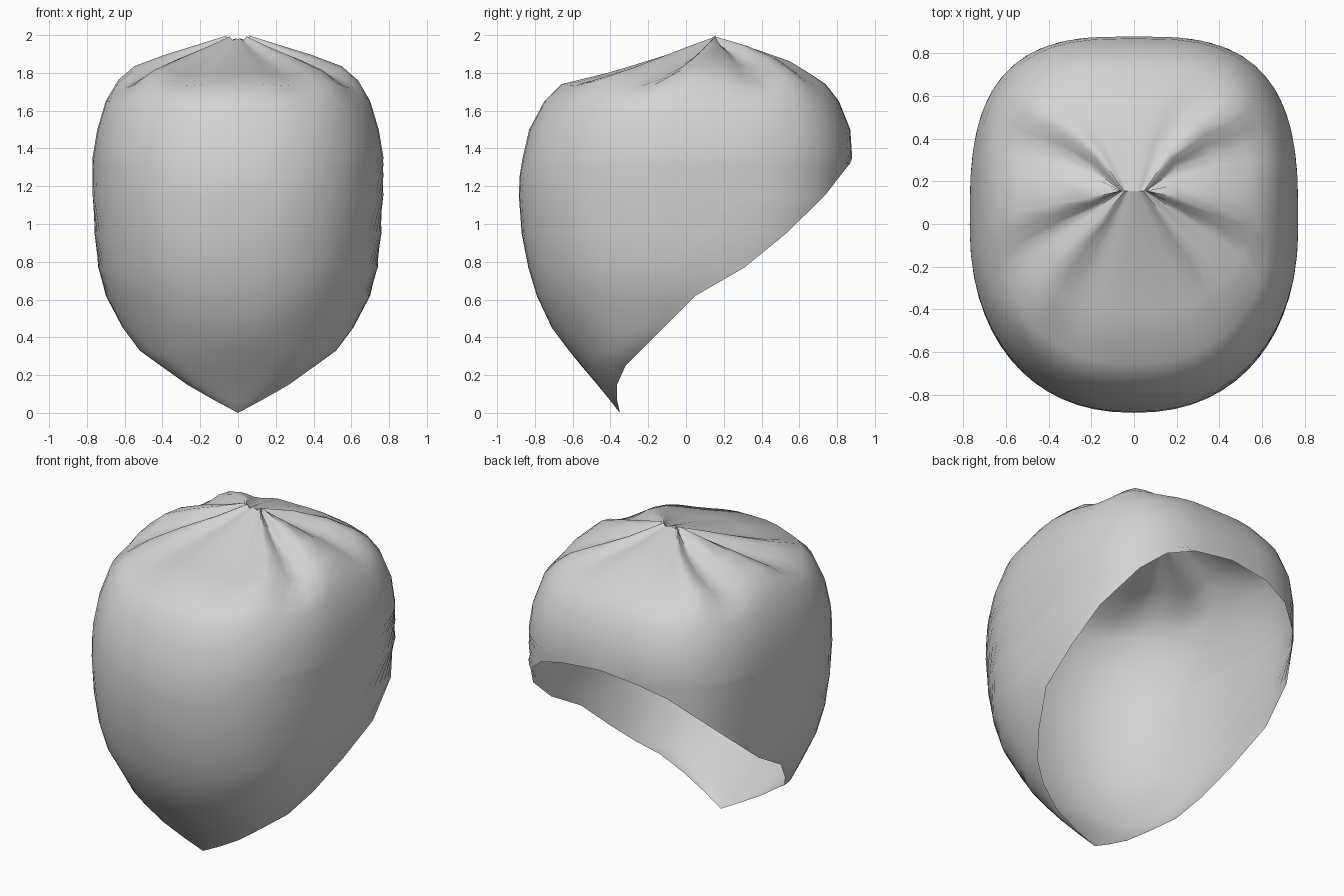
import bpy, bmesh, math

cube = bpy.data.objects.get("Cube")
if cube:
    bpy.data.objects.remove(cube, do_unlink=True)

# Shell sections: height, half width, front y, back y, rim y (None = closed ring)
SECTIONS = [
    (0.00, 0.00, -0.35, 0.88, -0.35),
    (0.07, 0.13, -0.405, 0.88, -0.365),
    (0.15, 0.27, -0.47, 0.88, -0.365),
    (0.25, 0.41, -0.555, 0.88, -0.32),
    (0.33, 0.52, -0.62, 0.88, -0.24),
    (0.45, 0.61, -0.71, 0.88, -0.12),
    (0.62, 0.70, -0.79, 0.88, 0.05),
    (0.77, 0.74, -0.835, 0.88, 0.31),
    (0.95, 0.76, -0.87, 0.88, 0.53),
    (1.15, 0.77, -0.885, 0.88, 0.735),
    (1.26, 0.77, -0.88, 0.88, 0.82),
    (1.32, 0.77, -0.87, 0.88, 0.868),
    (1.35, 0.77, -0.865, 0.88, None),
    (1.50, 0.745, -0.83, 0.87, None),
    (1.65, 0.70, -0.75, 0.81, None),
    (1.74, 0.635, -0.66, 0.74, None),
    (1.80, 0.55, -0.41, 0.65, None),
    (1.86, 0.39, -0.21, 0.55, None),
    (1.92, 0.21, -0.02, 0.38, None),
    (1.98, 0.06, 0.155, 0.155, None),
]
COLUMNS = 48
PLEATS = 8


def power(v, e):
    return math.copysign(abs(v) ** e, v)


def section_point(section, s):
    """Point on a rounded-square section; s runs -1..1 from rim to rim via the front."""
    z, width, front, back, rim = section
    if z > 1.7:
        centre = 0.155 * (z - 1.7) / 0.28
    else:
        centre = 0.0 if rim is None else min(rim, 0.0)
    reach = math.pi
    if rim is not None:
        reach = math.pi / 2 + math.asin((max(rim, 0) / back) ** 1.5)
    a = s * reach
    n = 3.0 if abs(a) > math.pi / 2 else (2.0 if z < 0.5 else 2.25)
    x = width * power(math.sin(a), 2 / n)
    c = power(math.cos(a), 2 / n)
    y = centre + c * (front - centre) if c > 0 else centre - c * (back - centre)
    # gathered pleats that fan out from the crown, strongest at the sides
    fold = max(0, min((z - 1.65) / 0.15, (2.06 - z) / 0.16, 1))
    z += 0.035 * fold * math.cos(PLEATS * a) * abs(math.sin(a))
    return x, y, z


# Curved open shell
bm = bmesh.new()
rows = [[bm.verts.new(section_point(sec, 2 * i / COLUMNS - 1)) for i in range(COLUMNS + 1)]
        for sec in SECTIONS]
for low, high in zip(rows, rows[1:]):
    for i in range(COLUMNS):
        bm.faces.new((low[i], low[i + 1], high[i + 1], high[i]))
bmesh.ops.remove_doubles(bm, verts=bm.verts, dist=0.0005)
bmesh.ops.recalc_face_normals(bm, faces=bm.faces)
front_face = min(bm.faces, key=lambda f: f.calc_center_median().y)
if front_face.normal.y > 0:
    bmesh.ops.reverse_faces(bm, faces=bm.faces)

mesh = bpy.data.meshes.new("gathered_shell")
bm.to_mesh(mesh)
bm.free()
shell = bpy.data.objects.new("gathered_shell", mesh)
bpy.context.collection.objects.link(shell)

# Plain grey
grey = bpy.data.materials.new("light_grey")
grey.use_nodes = True
colour = (0.65, 0.65, 0.65, 1)
grey.diffuse_color = colour
grey.node_tree.nodes["Principled BSDF"].inputs["Base Color"].default_value = colour
mesh.materials.append(grey)

bpy.context.view_layer.objects.active = shell
shell.select_set(True)
bpy.ops.object.shade_smooth_by_angle(angle=math.radians(50))
